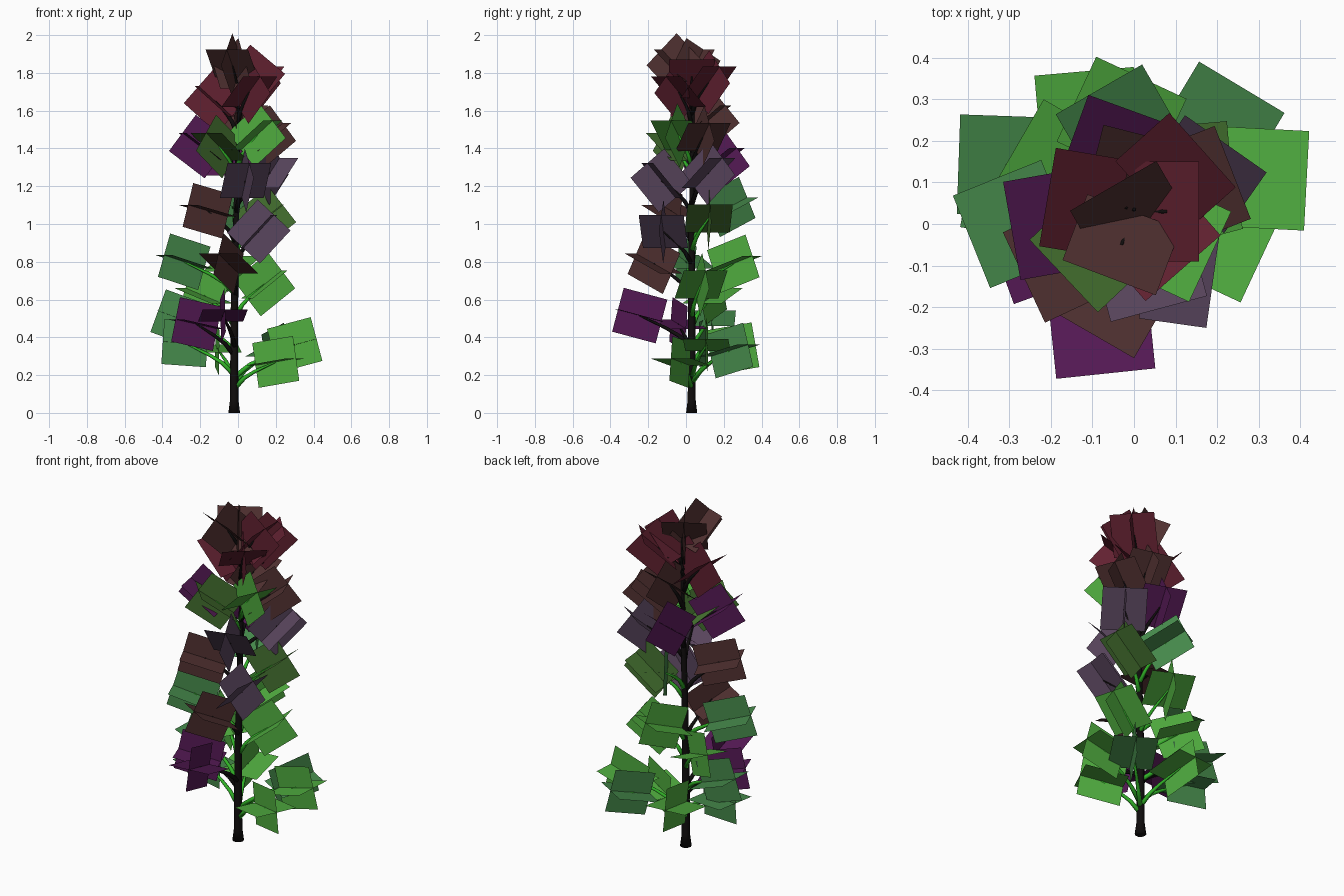
import bpy, math
from mathutils import Vector, Matrix

if "Cube" in bpy.data.objects:
    bpy.data.objects.remove(bpy.data.objects["Cube"])

def material(name, rgb):
    m = bpy.data.materials.new(name)
    m.diffuse_color = (*rgb, 1)
    m.use_nodes = True
    m.node_tree.nodes["Principled BSDF"].inputs["Base Color"].default_value = m.diffuse_color
    return m

MATS = {
    "bark": material("bark", (0.005, 0.004, 0.004)),
    "stem": material("stem", (0.03, 0.45, 0.02)),
    "bright": material("bright", (0.08, 0.42, 0.05)),
    "green": material("green", (0.06, 0.25, 0.07)),
    "olive": material("olive", (0.06, 0.17, 0.03)),
    "brown": material("brown", (0.08, 0.03, 0.03)),
    "mauve": material("mauve", (0.10, 0.06, 0.11)),
    "purple": material("purple", (0.09, 0.01, 0.09)),
    "maroon": material("maroon", (0.12, 0.015, 0.03)),
}

def add_object(name, verts, faces, mat, smooth=False):
    me = bpy.data.meshes.new(name)
    me.from_pydata(verts, [], faces)
    me.materials.append(MATS[mat])
    for p in me.polygons:
        p.use_smooth = smooth
    ob = bpy.data.objects.new(name, me)
    bpy.context.collection.objects.link(ob)
    return ob

def tube(name, pts, radii, sides, mat):
    verts, faces = [], []
    for i, p in enumerate(pts):
        d = (pts[min(i + 1, len(pts) - 1)] - pts[max(i - 1, 0)]).normalized()
        u = d.cross(Vector((0, 1, 0.01))).normalized()
        w = d.cross(u)
        for k in range(sides):
            a = 2 * math.pi * k / sides
            verts.append(p + radii[i] * (math.cos(a) * u + math.sin(a) * w))
    for i in range(len(pts) - 1):
        for k in range(sides):
            n = (k + 1) % sides
            faces.append((i * sides + k, i * sides + n,
                          (i + 1) * sides + n, (i + 1) * sides + k))
    faces.append(tuple(range(sides))[::-1])
    faces.append(tuple(range((len(pts) - 1) * sides, len(pts) * sides)))
    return add_object(name, verts, faces, mat, True)

# Trunk with a flared foot
trunk = [(-0.02, 0.03, 0), (-0.02, 0.03, 0.07), (-0.02, 0.03, 0.5), (-0.01, 0.03, 1.0),
         (0, 0.035, 1.5), (0, 0.035, 1.86)]
tube("trunk", [Vector(p) for p in trunk], [0.031, 0.022, 0.02, 0.016, 0.011, 0.004], 10, "bark")

def axis(z):
    return Vector((-0.02 + 0.011 * z, 0.03, z))

# Leaf clusters: centre, colour, then optional heading and upward tilt in degrees
CLUSTERS = [
    ((0.30, 0.11, 0.36), "bright", -3, 15), ((0.20, -0.03, 0.27), "bright", -25, 9),
    ((0.20, 0.23, 0.33), "green", 59, 15), ((-0.28, 0.09, 0.37), "green", 170, 4),
    ((-0.31, 0.14, 0.50), "green", 178, 20), ((-0.11, 0.25, 0.34), "bright", 95, 10),
    ((-0.08, -0.245, 0.515), "purple", -84, 15), ((-0.22, -0.04, 0.47), "purple", 200, 12),
    ((-0.18, 0.14, 0.62), "bright", 150, 20),
    ((-0.05, -0.17, 0.79), "brown", -120), ((0.14, 0.08, 0.68), "bright", 15, 38),
    ((-0.285, 0.0, 0.80), "green", 202, 17), ((-0.03, 0.25, 0.79), "bright", 65, 20),
    ((0.11, -0.12, 0.96), "mauve", -8, 47), ((-0.16, -0.08, 1.07), "brown", 205, 15),
    ((-0.03, 0.23, 1.09), "green", 120, 25), ((0.14, 0.12, 1.03), "olive", 5, 38),
    ((0.04, -0.13, 1.23), "mauve", -75, 50), ((0.17, 0.12, 1.27), "mauve", 55, 42),
    ((-0.03, 0.18, 1.33), "purple", 70, 37), ((-0.20, 0.0, 1.41), "purple", 190, 37),
    ((0.10, -0.04, 1.47), "bright", -25, 40), ((-0.10, -0.06, 1.41), "olive"),
    ((0.15, 0.09, 1.46), "brown"), ((0.02, 0.12, 1.55), "brown"),
    ((-0.12, 0.05, 1.65), "maroon"), ((0.06, -0.04, 1.70), "maroon"),
    ((0.10, 0.12, 1.75), "maroon"), ((-0.03, -0.05, 1.84), "brown"),
    ((-0.02, 0.04, 1.82), "brown", 120, 60), ((0.08, 0.03, 1.78), "maroon", 0, 50),
]

def leaf_cluster(name, c, mat, yaw, pitch, size=0.24):
    # Two crossed cards, both lying along the branch direction
    rot = Matrix.Rotation(yaw, 3, 'Z') @ Matrix.Rotation(-pitch, 3, 'Y')
    h = size / 2
    verts, faces = [], []
    for b in (1, 2):
        n = len(verts)
        for s, t in ((-h, -h), (h, -h), (h, h), (-h, h)):
            v = Vector((s, 0, 0))
            v[b] = t
            verts.append(c + rot @ v)
        faces.append((n, n + 1, n + 2, n + 3))
    add_object(name, verts, faces, mat)

for i, (pos, mat, *aim) in enumerate(CLUSTERS):
    c = Vector(pos)
    d = c - axis(c.z)
    yaw = math.radians(aim[0]) if aim else math.atan2(d.y, d.x)
    pitch = math.radians(aim[1] if len(aim) > 1 else 12 + 18 * c.z)
    leaf_cluster(f"leaf_cluster_{i + 1}", c, mat, yaw, pitch)
    # Curved branch from the trunk to the cluster
    start = axis(max(c.z - 0.17, 0.13))
    mid = start.lerp(c, 0.5) + Vector((0, 0, 0.02))
    q = start.lerp(mid, 0.5) + Vector((0, 0, 0.012))
    stem = "stem" if mat in ("bright", "green", "olive") else "bark"
    tube(f"branch_{i + 1}", [start, q, mid, c], [0.014, 0.011, 0.009, 0.004], 6, stem)
